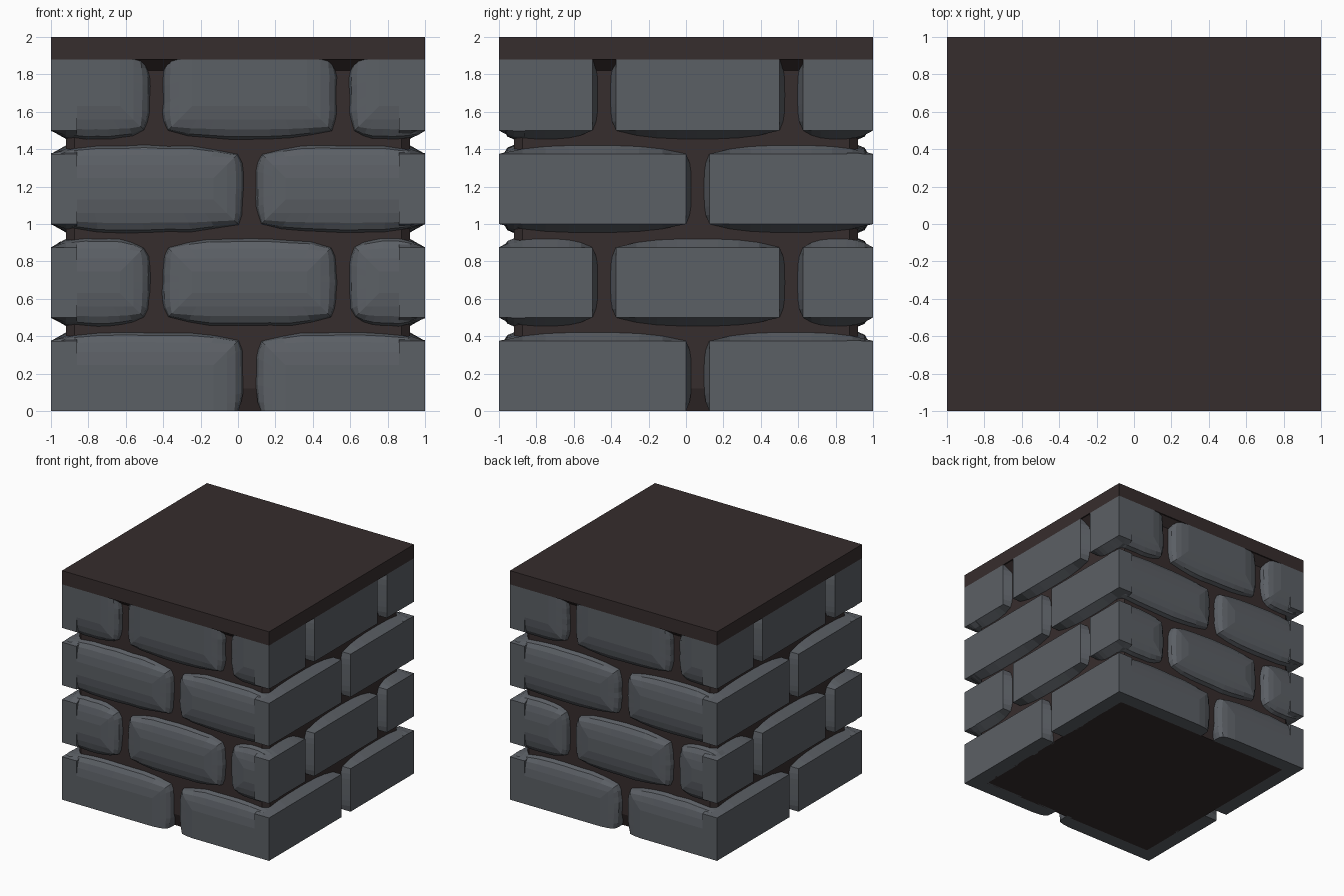
import bpy, bmesh, math, random
from mathutils import Matrix, Vector

random.seed(4)
if "Cube" in bpy.data.objects:
    bpy.data.objects.remove(bpy.data.objects["Cube"])


def material(name, rgb):
    m = bpy.data.materials.new(name)
    m.use_nodes = True
    m.diffuse_color = (*rgb, 1)
    m.node_tree.nodes["Principled BSDF"].inputs["Base Color"].default_value = (*rgb, 1)
    return m


STONE = material("grey stone", (0.105, 0.115, 0.13))
MORTAR = material("dark brown mortar", (0.037, 0.026, 0.026))


def loft(name, rings, mat, turn=0):
    """Skin a list of closed point rings and cap both ends."""
    bm = bmesh.new()
    loops = [[bm.verts.new(p) for p in ring] for ring in rings]
    n = len(loops[0])
    for a, b in zip(loops, loops[1:]):
        for i in range(n):
            j = (i + 1) % n
            bm.faces.new((a[i], a[j], b[j], b[i]))
    bm.faces.new(loops[0][::-1])
    bm.faces.new(loops[-1])
    bmesh.ops.transform(bm, matrix=Matrix.Rotation(turn, 4, 'Z'), verts=bm.verts)
    bmesh.ops.recalc_face_normals(bm, faces=bm.faces)
    me = bpy.data.meshes.new(name)
    bm.to_mesh(me)
    bm.free()
    me.materials.append(mat)
    ob = bpy.data.objects.new(name, me)
    bpy.context.collection.objects.link(ob)
    return ob


def octagon(z, half, cut):
    pts = []
    for k in range(4):
        r = Matrix.Rotation(k * math.pi / 2, 3, 'Z')
        pts += [r @ Vector((half, -half + cut, z)), r @ Vector((half, half - cut, z))]
    return pts


# Mortar core, flared out to the slab above and drawn in at the foot
loft("mortar_core", [octagon(0, 0.875, 0.01), octagon(0.12, 0.92, 0.045),
                     octagon(1.82, 0.92, 0.045), octagon(1.885, 0.995, 0.01)], MORTAR)
loft("top_slab", [octagon(1.88, 1, 0.001), octagon(2, 1, 0.001)], MORTAR)

# Walk once round the unit square, evenly spaced along each side
N = 8
EDGE = [-1 + 2 * i / N for i in range(N)]
SQUARE = ([(s, -1) for s in EDGE] + [(1, t) for t in EDGE]
          + [(-s, 1) for s in EDGE] + [(-1, -t) for t in EDGE])

# Each ring: depth from the centre, outward bow, inset of the outline
CHISELLED = [(0.86, 1, 0), (0.92, 1, 0), (1, 0, 0)]
WORN = [(0.86, 1, 0), (0.92, 1, 0), (0.955, 0.8, 0.005), (0.978, 0.3, 0.02),
        (0.991, 0, 0.06), (1, 0, 0.13)]


def brick(name, u0, u1, z0, z1, profile, turn):
    # Ends at the block's corners, the foot and the slab stay flush
    left, right = u0 > -1, u1 < 1
    low, high = z0 > 0, z1 < 1.8
    rough = [random.uniform(-0.004, 0.004) for _ in SQUARE]
    rings = []
    for depth, bow, inset in profile:
        a, b = u0 + inset * left, u1 - inset * right
        c, d = z0 + inset * low, z1 - inset * high
        ring = []
        for (s, t), r in zip(SQUARE, rough):
            u = a + (b - a) * (s + 1) / 2
            z = c + (d - c) * (t + 1) / 2
            jit = r if profile is WORN else 0
            if abs(s) == 1 and (left if s < 0 else right):
                u += s * bow * (0.028 * (1 - t ** 4) + jit)
            if abs(t) == 1 and (low if t < 0 else high):
                z += t * bow * (0.045 * (1 - abs(s) ** 3) + jit)
            ring.append((u, -depth, z))
        rings.append(ring)
    loft(name, rings, STONE, turn)


# Four faces of running-bond courses: worn front and back, chiselled sides
LONG = [(-1, 0), (0.125, 1)]
SPLIT = [(-1, -0.5), (-0.375, 0.5), (0.625, 1)]
for k, face in enumerate(("front", "left", "back", "right")):
    for row in range(4):
        z0 = row * 0.5
        z1 = z0 + (0.38 if row == 3 else 0.375)
        for i, (u0, u1) in enumerate(SPLIT if row % 2 else LONG):
            brick(f"{face}_brick_row{row + 1}_{i + 1}", u0, u1, z0, z1,
                  CHISELLED if k % 2 else WORN, k * math.pi / 2)
